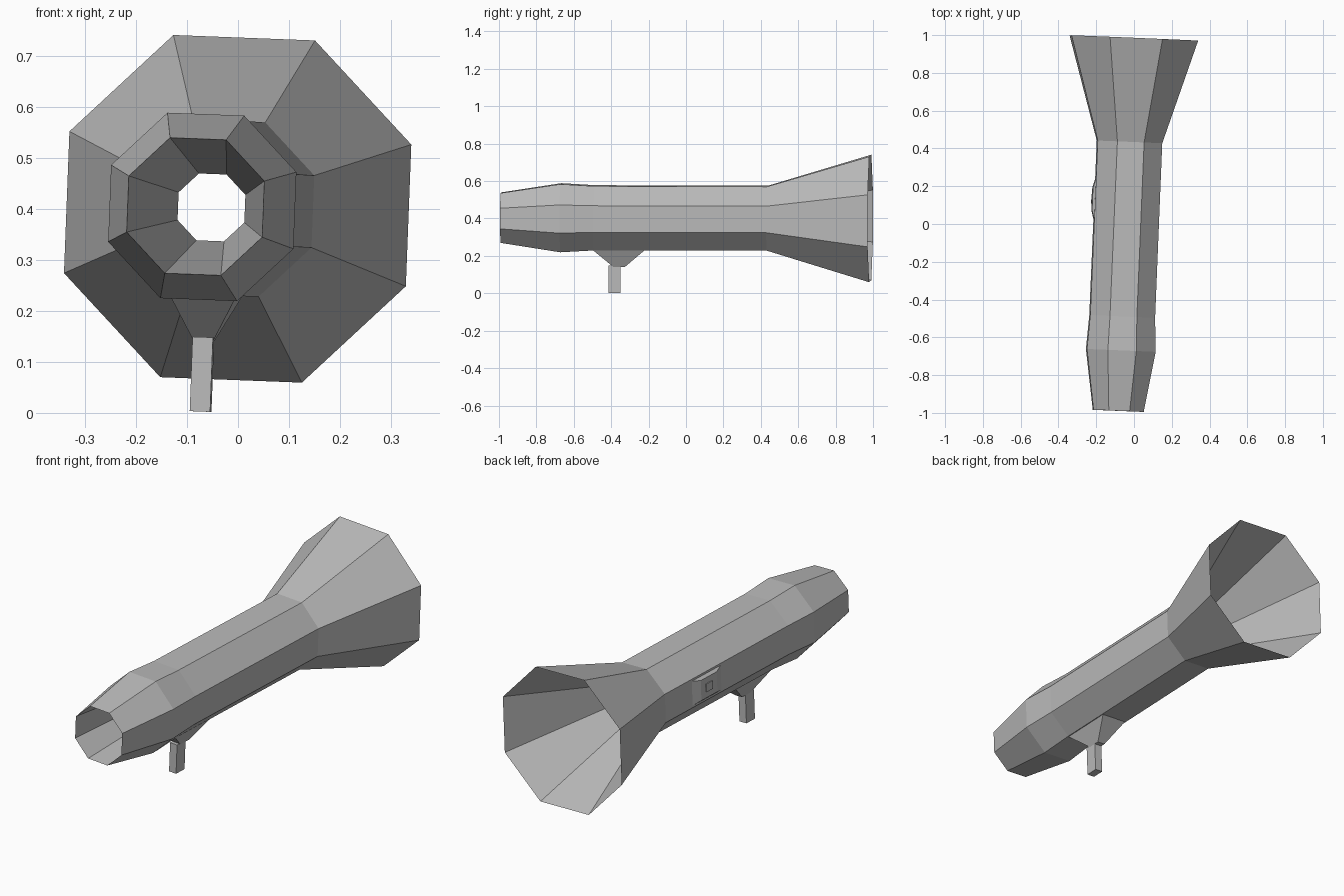
import bpy, bmesh, math
from mathutils import Matrix, Vector

cube = bpy.data.objects.get("Cube")
if cube:
    bpy.data.objects.remove(cube, do_unlink=True)

# One plain grey for every part
grey = bpy.data.materials.new("plain grey")
grey.use_nodes = True
color = (0.5, 0.5, 0.5, 1)
grey.diffuse_color = color
grey.node_tree.nodes["Principled BSDF"].inputs["Base Color"].default_value = color

# The whole model lies along y, slightly yawed, rolled and pitched
pose = (Matrix.Translation((-0.042, 0, 0.4025))
        @ Matrix.Rotation(math.radians(-2.4), 4, 'Z')
        @ Matrix.Rotation(math.radians(-0.13), 4, 'X')
        @ Matrix.Rotation(math.radians(2.2), 4, 'Y'))
SIDES = 8


def finish(name, bm):
    bmesh.ops.recalc_face_normals(bm, faces=bm.faces)
    mesh = bpy.data.meshes.new(name)
    bm.to_mesh(mesh)
    bm.free()
    mesh.materials.append(grey)
    obj = bpy.data.objects.new(name, mesh)
    obj.matrix_world = pose
    bpy.context.collection.objects.link(obj)
    return obj


def bridge(bm, a, b):
    for i in range(len(a)):
        j = (i + 1) % len(a)
        bm.faces.new((a[i], a[j], b[j], b[i]))


def tube(name, profile):
    """Closed (y, radius) profile swept around the y axis."""
    bm = bmesh.new()
    rings = []
    for y, r in profile:
        angles = [math.tau * (k + 0.5) / SIDES for k in range(SIDES)]
        rings.append([bm.verts.new((r * math.cos(t), y, r * math.sin(t))) for t in angles])
    for a, b in zip(rings, rings[1:] + rings[:1]):
        bridge(bm, a, b)
    return finish(name, bm)


def frustum(name, base, u, v, axis, base_size, tip_size, height):
    """Tapered block from base along axis; sizes are half extents on u and v."""
    bm = bmesh.new()
    base, u, v, axis = map(Vector, (base, u, v, axis))
    loops = []
    for (a, b), h in ((base_size, 0), (tip_size, height)):
        loops.append([bm.verts.new(base + u * a * s + v * b * t + axis * h)
                      for s, t in ((-1, -1), (1, -1), (1, 1), (-1, 1))])
    bridge(bm, *loops)
    for loop in loops:
        bm.faces.new(loop)
    return finish(name, bm)


X, Y, Z = (1, 0, 0), (0, 1, 0), (0, 0, 1)
LEFTWARD, DOWN = (-1, 0, 0), (0, 0, -1)

# Barrel: outer shell front to back, then the hourglass bore back to front
tube("barrel", [(-0.99, 0.144), (-0.67, 0.197), (-0.49, 0.186), (0.435, 0.185),
                (0.986, 0.3635), (0.435, 0.13), (-0.24, 0.071)])

# Grip: tapered mount under the barrel and a straight stem
frustum("grip_mount", (0, -0.357, -0.165), X, Y, DOWN, (0.07, 0.145), (0.02, 0.032), 0.096)
frustum("grip_stem", (0, -0.382, -0.255), X, Y, DOWN, (0.02, 0.032), (0.02, 0.032), 0.146)

# Side switch: shallow tapered plate with a small button
frustum("switch_plate", (-0.165, 0.125, 0), Y, Z, LEFTWARD, (0.13, 0.066), (0.06, 0.05), 0.02)
frustum("switch_button", (-0.18, 0.125, 0), Y, Z, LEFTWARD, (0.025, 0.02), (0.025, 0.02), 0.009)
